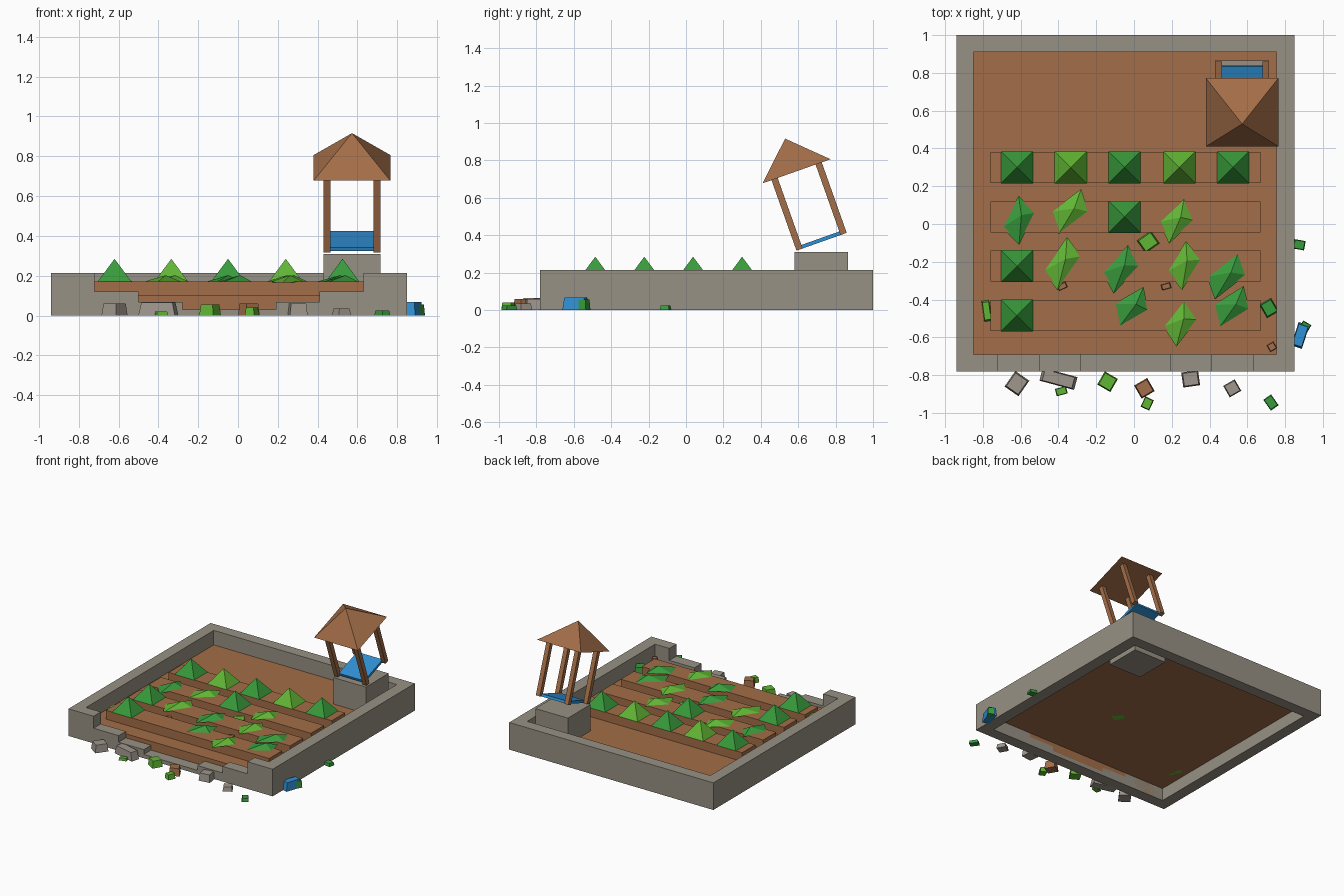
import bpy, bmesh
from math import radians
from mathutils import Matrix, Vector

cube = bpy.data.objects.get("Cube")
if cube:
    bpy.data.objects.remove(cube)


def material(name, rgb):
    m = bpy.data.materials.new(name)
    m.use_nodes = True
    m.diffuse_color = (*rgb, 1)
    m.node_tree.nodes["Principled BSDF"].inputs["Base Color"].default_value = (*rgb, 1)
    return m


STONE = material("wall stone", (0.31, 0.285, 0.23))
RUBBLE = material("rubble stone", (0.35, 0.31, 0.27))
EARTH = material("earth brown", (0.37, 0.155, 0.065))
LEAF = material("leaf green", (0.04, 0.33, 0.045))
LIME = material("lime green", (0.12, 0.47, 0.035))
WATER = material("water blue", (0.03, 0.28, 0.66))


def finish(name, bm, mat, matrix=Matrix()):
    bmesh.ops.recalc_face_normals(bm, faces=bm.faces)
    me = bpy.data.meshes.new(name)
    bm.to_mesh(me)
    bm.free()
    me.materials.append(mat)
    ob = bpy.data.objects.new(name, me)
    ob.matrix_world = matrix
    bpy.context.collection.objects.link(ob)
    return ob


def box(name, x, y, z, mat, matrix=Matrix(), taper=1.0):
    """Box between (low, high) limits on each axis, optionally narrower on top."""
    bm = bmesh.new()
    bmesh.ops.create_cube(bm, size=1)
    for v in bm.verts:
        k = taper if v.co.z > 0 else 1
        v.co = Vector([(a + b) / 2 + c * s * (b - a)
                       for (a, b), c, s in zip((x, y, z), v.co, (k, k, 1))])
    return finish(name, bm, mat, matrix)


def pyramid(name, length, width, height, mat, matrix, lean=0.0, skew=0.0):
    """Four-sided pyramid; lean shifts the tip, skew slants the base."""
    bm = bmesh.new()
    base = [bm.verts.new((i * length / 2 + j * skew, j * width / 2, 0))
            for i, j in ((-1, -1), (1, -1), (1, 1), (-1, 1))]
    tip = bm.verts.new((lean, 0, height))
    bm.faces.new(base)
    for i in range(4):
        bm.faces.new((base[i], base[(i + 1) % 4], tip))
    return finish(name, bm, mat, matrix)


def place(x, y, z, turn=0.0):
    return Matrix.Translation((x, y, z)) @ Matrix.Rotation(radians(turn), 4, "Z")


# Three whole walls
X0, X1, Y0, Y1, TOP, SOIL, BED = -0.94, 0.85, -0.78, 1.0, 0.215, 0.1, 0.17
IX0, IX1, IY0, IY1 = -0.85, 0.755, -0.69, 0.91
box("right_wall", (X0, IX0), (Y0, Y1), (0, TOP), STONE)
box("left_wall", (IX1, X1), (Y0, Y1), (0, TOP), STONE)
box("back_wall", (IX0, IX1), (IY1, Y1), (0, TOP), STONE)

# Broken front wall, stepping down to the middle
steps = (IX0, -0.72, -0.5, -0.28, 0.19, 0.41, 0.63, IX1)
for i, h in enumerate((TOP, 0.12, 0.068, 0.03, 0.068, 0.12, TOP)):
    box(f"front_wall_{i + 1}", (steps[i], steps[i + 1]), (Y0, IY0), (0, h), STONE)

# Soil sheet with a front skirt, open underneath
bm = bmesh.new()
loops = [[bm.verts.new((x, y, z)) for x in (IX0, IX1)]
         for y, z in ((IY0, 0), (IY0, SOIL), (IY1, SOIL))]
for (a, b), (c, d) in zip(loops, loops[1:]):
    bm.faces.new((a, b, d, c))
finish("soil", bm, EARTH)

# Planting beds and the standing plants
rows = (0.3, 0.038, -0.223, -0.485)
columns = (-0.62, -0.335, -0.05, 0.24, 0.525)
standing = ((0, 1, 2, 3, 4), (2,), (0,), (0,))
for r, y in enumerate(rows):
    box(f"bed_{r + 1}", (-0.76, 0.67), (y - 0.082, y + 0.082), (SOIL, BED), EARTH)
    for c in standing[r]:
        pyramid(f"plant_{r + 1}_{c + 1}", 0.17, 0.17, 0.115,
                LIME if c % 2 else LEAF, place(columns[c], y, BED))

# Trampled plants: x, y, turn, length, material
trampled = (
    (-0.61, 0.02, 63, 0.19, LEAF), (-0.34, 0.065, 37, 0.2, LIME),
    (0.225, 0.015, 43, 0.18, LIME), (-0.38, -0.21, 55, 0.22, LIME),
    (-0.07, -0.24, 47, 0.2, LEAF), (0.265, -0.22, 58, 0.19, LIME),
    (0.49, -0.275, 38, 0.21, LEAF), (-0.015, -0.44, 30, 0.18, LEAF),
    (0.245, -0.525, 52, 0.18, LIME), (0.515, -0.44, 32, 0.19, LEAF))
for i, (x, y, turn, length, mat) in enumerate(trampled):
    pyramid(f"trampled_plant_{i + 1}", length, 0.12, 0.036, mat,
            place(x, y, BED - 0.003, turn), lean=0.03, skew=0.02)

# Well: square plinth with a tilted frame, water and roof
box("well_base", (0.43, 0.715), (0.58, 0.865), (0, 0.31), STONE)
frame = Matrix.Translation((0.5725, 0.725, 0.365)) @ Matrix.Rotation(radians(19.5), 4, "X")
for sx in (-1, 1):
    for sy in (-1, 1):
        x, y, t = sx * 0.125, sy * 0.125, 0.0175
        box(f"well_post_{'left' if sx > 0 else 'right'}_{'back' if sy > 0 else 'front'}",
            (x - t, x + t), (y - t, y + t), (0, 0.4), EARTH, frame)
box("well_water", (-0.112, 0.112), (-0.122, 0.122), (0, 0.02), WATER, frame)
pyramid("well_roof", 0.385, 0.385, 0.185, EARTH, frame @ Matrix.Translation((0, 0, 0.4)))

# Scattered rubble: x, y, z, length, width, height, turn, material
rubble = (
    (-0.62, -0.845, 0, 0.09, 0.1, 0.06, -35, RUBBLE),
    (-0.4, -0.82, 0, 0.19, 0.07, 0.065, -15, RUBBLE),
    (0.3, -0.82, 0, 0.09, 0.08, 0.06, 8, RUBBLE),
    (0.52, -0.87, 0, 0.07, 0.07, 0.035, 30, RUBBLE),
    (0.055, -0.87, 0, 0.08, 0.08, 0.06, 30, EARTH),
    (-0.14, -0.835, 0, 0.08, 0.08, 0.055, -30, LIME),
    (-0.385, -0.885, 0, 0.06, 0.04, 0.02, 15, LIME),
    (0.07, -0.95, 0, 0.05, 0.06, 0.04, -25, LIME),
    (0.725, -0.945, 0, 0.05, 0.07, 0.025, 35, LEAF),
    (0.875, -0.11, 0, 0.06, 0.05, 0.025, -10, LEAF),
    (0.905, -0.545, 0, 0.05, 0.05, 0.055, -30, LEAF),
    (0.88, -0.59, 0, 0.06, 0.13, 0.068, -18, WATER),
    (0.075, -0.095, SOIL, 0.09, 0.08, 0.05, 35, LIME),
    (0.715, -0.445, SOIL, 0.07, 0.08, 0.05, 30, LEAF),
    (-0.78, -0.46, SOIL, 0.04, 0.11, 0.05, 8, LIME),
    (0.73, -0.65, SOIL, 0.04, 0.04, 0.03, 30, EARTH),
    (0.17, -0.33, SOIL, 0.05, 0.03, 0.03, 15, EARTH),
    (-0.38, -0.33, SOIL, 0.05, 0.03, 0.03, 25, EARTH))
for i, (x, y, z, l, w, h, turn, mat) in enumerate(rubble):
    box(f"rubble_{i + 1}", (-l / 2, l / 2), (-w / 2, w / 2), (0, h), mat,
        place(x, y, z, turn), taper=0.85)
